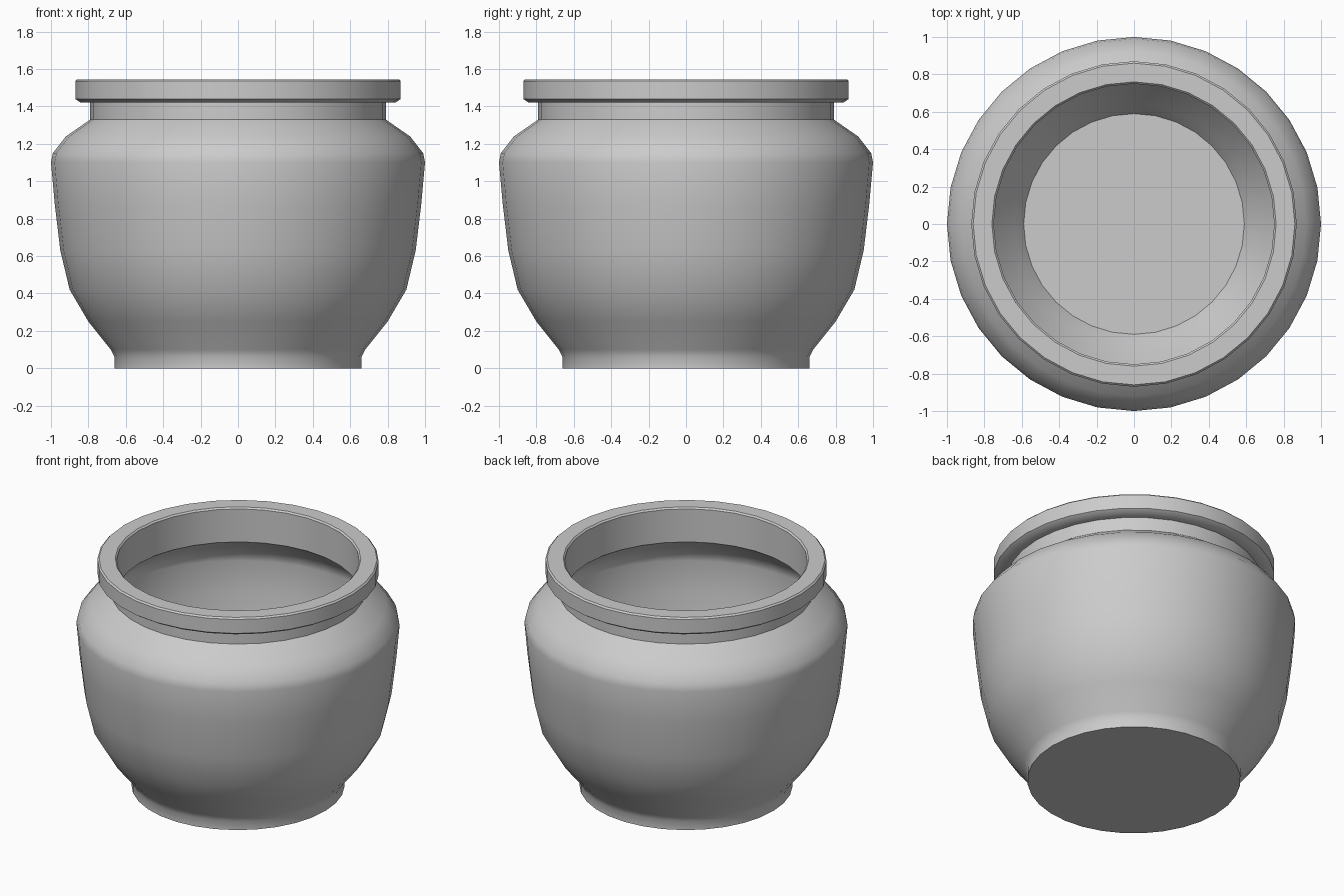
import bpy, bmesh, math

if "Cube" in bpy.data.objects:
    bpy.data.objects.remove(bpy.data.objects["Cube"])

SIDES = 32

def lathe(name, profile, cap_ends=False):
    """Revolve (radius, z) points around z; optionally close both end rings."""
    bm = bmesh.new()
    rings = []
    for r, z in profile:
        rings.append([bm.verts.new((r * math.cos(2 * math.pi * i / SIDES),
                                    r * math.sin(2 * math.pi * i / SIDES), z))
                      for i in range(SIDES)])
    for a, b in zip(rings, rings[1:]):
        for i in range(SIDES):
            j = (i + 1) % SIDES
            bm.faces.new((a[i], a[j], b[j], b[i]))
    if cap_ends:
        bm.faces.new(rings[0][::-1])
        bm.faces.new(rings[-1])
    mesh = bpy.data.meshes.new(name)
    bm.to_mesh(mesh)
    bm.free()
    ob = bpy.data.objects.new(name, mesh)
    bpy.context.collection.objects.link(ob)
    bpy.ops.object.select_all(action='DESELECT')
    ob.select_set(True)
    bpy.context.view_layer.objects.active = ob
    bpy.ops.object.shade_smooth_by_angle(angle=math.radians(35))
    return ob

# Outer wall: foot, belly, shoulder, neck
lathe("pot_outside", [
    (0.0001, 0), (0.66, 0), (0.66, 0.06), (0.68, 0.10), (0.80, 0.25),
    (0.90, 0.42), (0.95, 0.63), (0.98, 0.88), (1.0, 1.10), (0.99, 1.15),
    (0.92, 1.24), (0.79, 1.33), (0.79, 1.42)])

# Inner wall: neck, hollow belly, floor
lathe("pot_inside", [
    (0.75, 1.42), (0.75, 1.31), (0.88, 1.21), (0.94, 1.14), (0.95, 1.09),
    (0.93, 0.88), (0.90, 0.64), (0.85, 0.44), (0.76, 0.28), (0.64, 0.13),
    (0.59, 0.06), (0.0001, 0.06)])

# Overhanging rim band with small edge bevels
lathe("rim", [
    (0.79, 1.42), (0.84, 1.42), (0.87, 1.44), (0.87, 1.535), (0.86, 1.545),
    (0.76, 1.545), (0.75, 1.535), (0.75, 1.42)])
